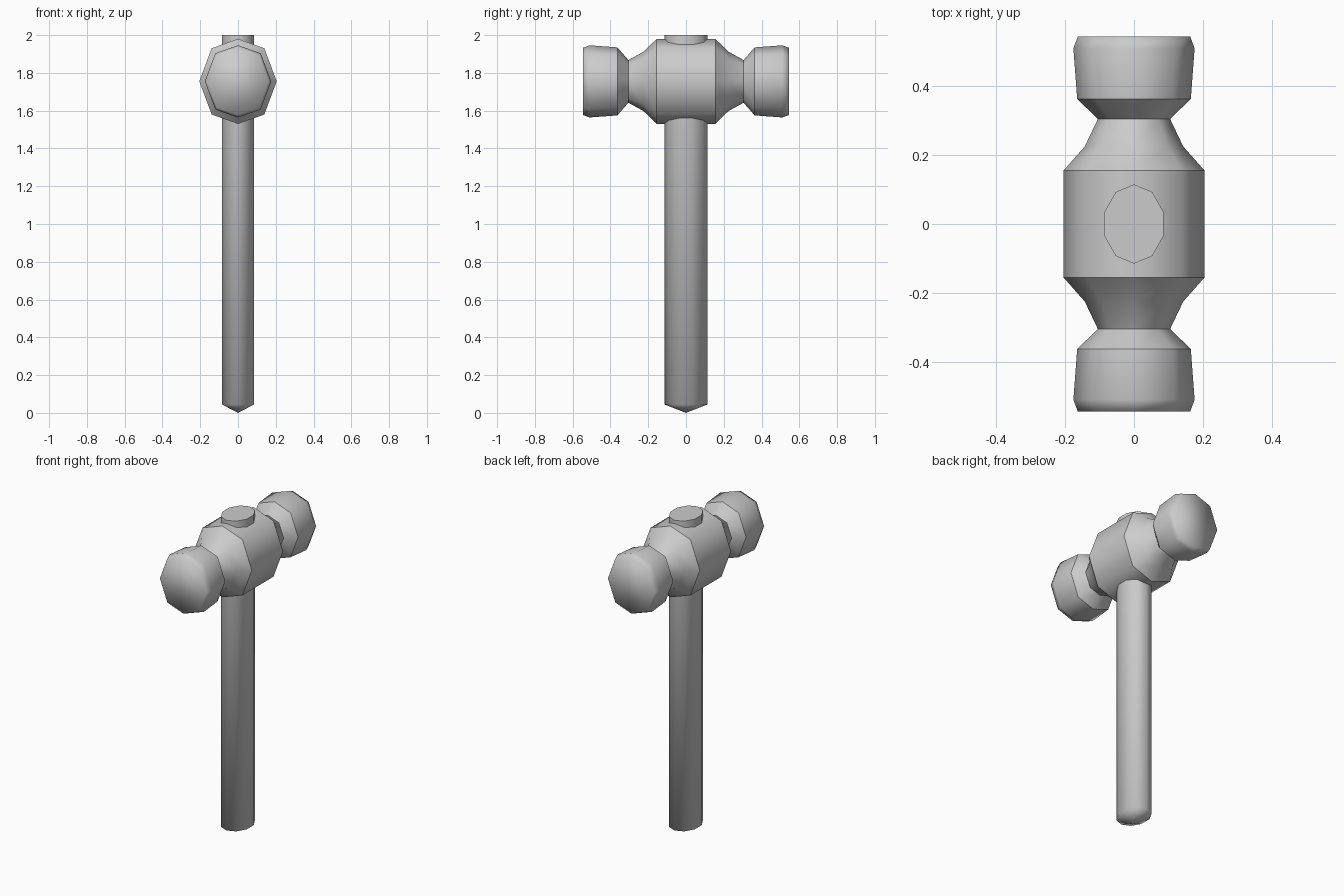
import bpy
from math import sin, cos, pi
from mathutils import Vector

if "Cube" in bpy.data.objects:
    bpy.data.objects.remove(bpy.data.objects["Cube"])


def loft(name, section, rings, place, sharp):
    """Skin a unit cross-section through rings (position, half width, half height).
    A ring of zero size becomes a point; ring indices in sharp get hard edges."""
    verts, faces, loops = [], [], []
    for pos, a, b in rings:
        pts = section if a else [(0, 0)]
        loops.append([len(verts) + i for i in range(len(pts))])
        verts += [place(u * a, v * b, pos) for u, v in pts]
    n = len(section)
    for lo, hi in zip(loops, loops[1:]):
        for i in range(n):
            j = (i + 1) % n
            if len(lo) == 1:
                faces.append((lo[0], hi[j], hi[i]))
            elif len(hi) == 1:
                faces.append((lo[i], lo[j], hi[0]))
            else:
                faces.append((lo[i], lo[j], hi[j], hi[i]))
    # close open ends
    if len(loops[0]) > 1:
        faces.append(tuple(reversed(loops[0])))
    if len(loops[-1]) > 1:
        faces.append(tuple(loops[-1]))
    mesh = bpy.data.meshes.new(name)
    mesh.from_pydata(verts, [], faces)
    mesh.update()
    for p in mesh.polygons:
        p.use_smooth = True
    hard = [set(loops[k]) for k in sharp]
    for e in mesh.edges:
        if any(set(e.vertices) <= h for h in hard):
            e.use_edge_sharp = True
    obj = bpy.data.objects.new(name, mesh)
    bpy.context.collection.objects.link(obj)
    return obj


# Handle: oval ten-sided shaft with a pointed butt, passing through the head
decagon = [(cos(pi / 2 + i * pi / 5), sin(pi / 2 + i * pi / 5)) for i in range(10)]
loft("handle", decagon,
     [(0.0, 0, 0), (0.045, 0.09, 0.115), (2.0, 0.09, 0.115)],
     lambda u, v, p: Vector((u, v, p)), sharp=[2])

# Head: eight-sided double-faced head along y, mirrored front to back
octagon = [(1, 0), (.68, .78), (0, 1), (-.68, .78),
           (-1, 0), (-.68, -.78), (0, -1), (.68, -.78)]
half = [(0.155, 0.205, 0.225), (0.225, 0.143, 0.157), (0.305, 0.105, 0.113),
        (0.363, 0.165, 0.18), (0.51, 0.176, 0.191), (0.545, 0.163, 0.178)]
rings = [(-p, a, b) for p, a, b in reversed(half)] + half
loft("hammer_head", octagon, rings,
     lambda u, v, p: Vector((-u, p, 1.755 + v)),
     sharp=[2, 3, 5, 6, 8, 9])
